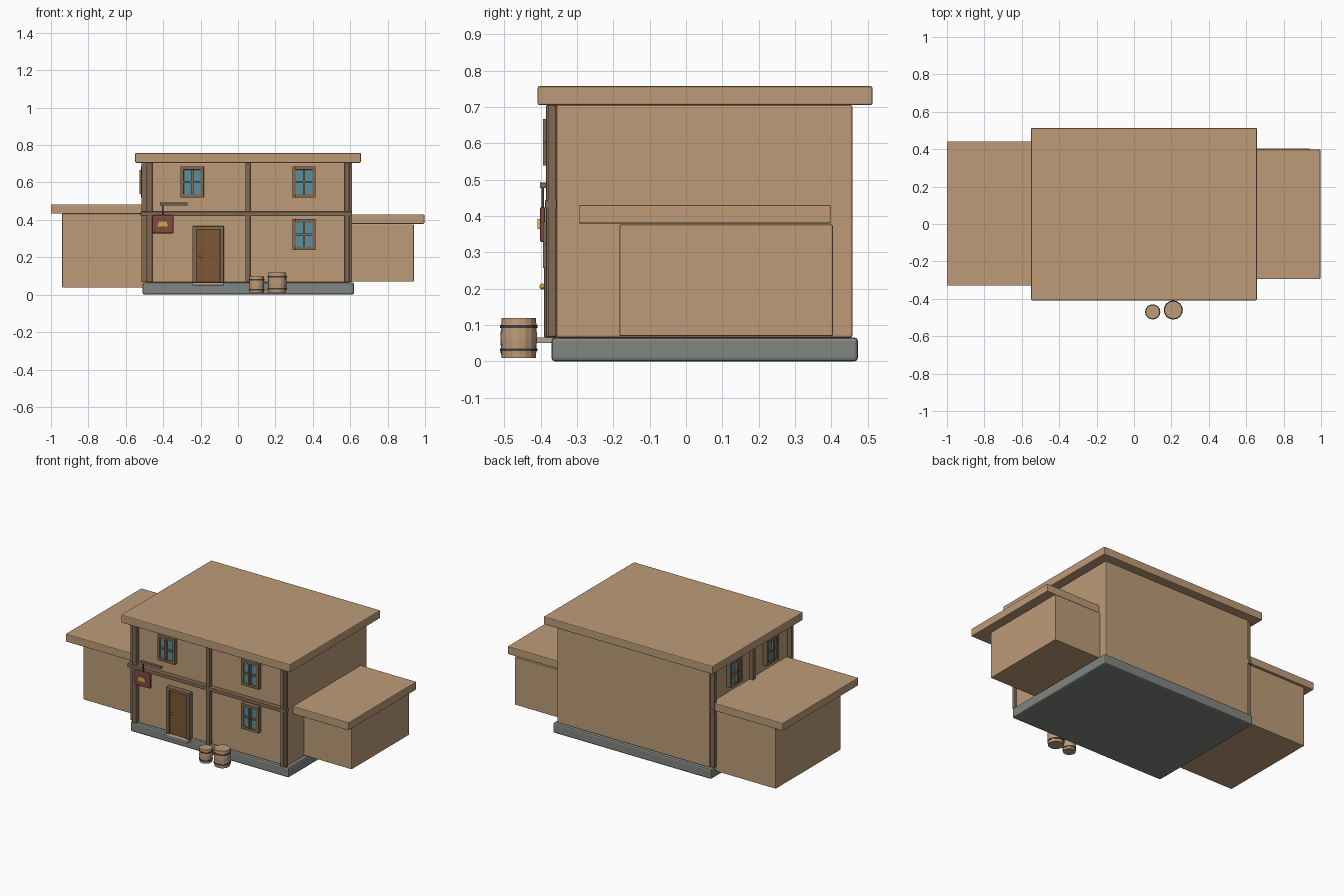
import bpy, bmesh, math
from mathutils import Matrix, Vector

if "Cube" in bpy.data.objects:
    bpy.data.objects.remove(bpy.data.objects["Cube"])


def material(name, rgb):
    m = bpy.data.materials.new(name)
    m.diffuse_color = (*rgb, 1)
    m.use_nodes = True
    m.node_tree.nodes["Principled BSDF"].inputs["Base Color"].default_value = m.diffuse_color
    return m


PLASTER = material("plaster", (0.51, 0.33, 0.19))
STONE = material("stone", (0.22, 0.24, 0.22))
STEP = material("step_stone", (0.42, 0.38, 0.30))
TIMBER = material("timber", (0.22, 0.145, 0.085))
DOOR = material("door_wood", (0.20, 0.095, 0.035))
GLASS = material("glass", (0.10, 0.27, 0.32))
RED = material("sign_red", (0.22, 0.07, 0.05))
GOLD = material("gold", (0.60, 0.40, 0.08))
IRON = material("iron", (0.05, 0.05, 0.05))


def finish(name, bm, mat, bevel=0.0):
    me = bpy.data.meshes.new(name)
    bm.to_mesh(me)
    bm.free()
    ob = bpy.data.objects.new(name, me)
    bpy.context.collection.objects.link(ob)
    me.materials.append(mat)
    if bevel:
        mod = ob.modifiers.new("bevel", "BEVEL")
        mod.width, mod.segments = bevel, 2
    return ob


def box(name, x, y, z, mat, bevel=0.0, frame=None):
    """Box between (min, max) pairs, optionally moved by a frame matrix."""
    bm = bmesh.new()
    bmesh.ops.create_cube(bm, size=1)
    for v in bm.verts:
        v.co = Vector([(a + b) / 2 + c * (b - a) for c, (a, b) in zip(v.co, (x, y, z))])
    if frame:
        bm.transform(frame)
    return finish(name, bm, mat, bevel)


def lathe(name, profile, center, mat, sides=16):
    """Revolve (radius, height) points around z; ends are capped."""
    bm = bmesh.new()
    rings = []
    for r, z in profile:
        rings.append([bm.verts.new((center[0] + r * math.cos(2 * math.pi * i / sides),
                                    center[1] + r * math.sin(2 * math.pi * i / sides), z))
                      for i in range(sides)])
    for a, b in zip(rings, rings[1:]):
        for i in range(sides):
            j = (i + 1) % sides
            bm.faces.new((a[i], a[j], b[j], b[i]))
    bm.faces.new(rings[0][::-1])
    bm.faces.new(rings[-1])
    return finish(name, bm, mat)


# stone foundation, main house and roof slab
box("foundation", (-0.51, 0.62), (-0.37, 0.473), (0.0, 0.066), STONE, 0.01)
box("main_house", (-0.49, 0.60), (-0.357, 0.458), (0.066, 0.705), PLASTER, 0.005)
box("main_roof", (-0.55, 0.657), (-0.408, 0.513), (0.705, 0.757), PLASTER, 0.005)

# side wings
box("right_wing", (0.58, 0.94), (-0.183, 0.404), (0.07, 0.376), PLASTER, 0.003)
box("right_wing_roof", (0.58, 0.996), (-0.295, 0.398), (0.379, 0.43), PLASTER, 0.004)
box("left_wing", (-0.94, -0.48), (-0.233, 0.427), (0.038, 0.433), PLASTER, 0.003)
box("left_wing_roof", (-1.0, -0.48), (-0.33, 0.442), (0.433, 0.483), PLASTER, 0.004)

# timber framing on the front
FY = (-0.385, -0.355)
for i, (a, b) in enumerate([(-0.485, -0.458), (0.04, 0.066), (0.57, 0.594)]):
    box(f"front_post_{i}", (a, b), FY, (0.068, 0.705), TIMBER, 0.003)
box("front_right_corner_post", (0.594, 0.61), (-0.38, -0.357), (0.068, 0.705), TIMBER, 0.003)
box("front_beam", (-0.52, 0.61), (-0.388, -0.355), (0.42, 0.444), TIMBER, 0.003)

# timber framing on the left side
for i, y in enumerate((-0.35, 0.04, 0.435)):
    box(f"left_post_{i}", (-0.516, -0.488), (y - 0.013, y + 0.013), (0.068, 0.705), TIMBER, 0.003)
box("left_beam", (-0.518, -0.488), (-0.385, 0.455), (0.42, 0.444), TIMBER, 0.003)


def window(name, frame):
    """Window facing local -y, with the wall surface at y = 0."""
    for s, side in ((-1, "left"), (1, "right")):
        xs = sorted((s * 0.045, s * 0.062))
        zs = sorted((s * 0.065, s * 0.083))
        box(f"{name}_{side}_jamb", xs, (-0.028, 0), (-0.083, 0.083), TIMBER, 0.002, frame)
        box(f"{name}_rail_{side}", (-0.046, 0.046), (-0.028, 0), zs, TIMBER, 0.002, frame)
    box(f"{name}_glass", (-0.046, 0.046), (-0.02, 0), (-0.066, 0.066), GLASS, 0, frame)
    box(f"{name}_mullion", (-0.006, 0.006), (-0.037, -0.015), (-0.064, 0.064), TIMBER, 0, frame)
    box(f"{name}_crossbar", (-0.046, 0.046), (-0.03, -0.015), (-0.005, 0.005), TIMBER, 0, frame)


for i, (x, z) in enumerate([(-0.245, 0.603), (0.353, 0.603), (0.353, 0.321)]):
    window(f"front_window_{i}", Matrix.Translation((x, -0.357, z)))
for i, y in enumerate((0.224, -0.147)):
    window(f"left_window_{i}", Matrix.Translation((-0.49, y, 0.603))
           @ Matrix.Rotation(-math.pi / 2, 4, "Z"))

# door with frame, knob and step
for i, (a, b) in enumerate([(-0.243, -0.221), (-0.095, -0.076)]):
    box(f"door_jamb_{i}", (a, b), (-0.39, -0.355), (0.066, 0.365), TIMBER, 0.002)
box("door_lintel", (-0.243, -0.076), (-0.39, -0.355), (0.348, 0.366), TIMBER, 0.002)
box("door", (-0.222, -0.094), (-0.38, -0.355), (0.066, 0.35), DOOR, 0.002)
box("doorstep", (-0.243, -0.076), (-0.41, -0.355), (0.05, 0.066), STEP, 0.002)
bm = bmesh.new()
bmesh.ops.create_uvsphere(bm, u_segments=12, v_segments=8, radius=0.008)
bm.transform(Matrix.Translation((-0.2, -0.395, 0.206)))
finish("door_knob", bm, GOLD)
box("knob_stem", (-0.203, -0.197), (-0.392, -0.375), (0.203, 0.209), GOLD)

# hanging sign with a plain tapered emblem
box("sign_arm", (-0.418, -0.27), (-0.402, -0.385), (0.477, 0.492), TIMBER, 0.002)
box("sign_hanger", (-0.405, -0.399), (-0.397, -0.391), (0.42, 0.48), IRON)
box("sign_board", (-0.46, -0.345), (-0.402, -0.387), (0.328, 0.425), RED, 0.006)
emblem = box("sign_emblem", (-0.432, -0.373), (-0.408, -0.398), (0.364, 0.392), GOLD)
for v in emblem.data.vertices:
    if v.co.z > 0.38:
        v.co.x = -0.4025 + (v.co.x + 0.4025) * 0.65

# barrels with iron hoops
for i, (x, y, r, h) in enumerate([(0.10, -0.47, 0.04, 0.088), (0.21, -0.46, 0.05, 0.11)]):
    z0 = 0.01
    body = [(r * 0.94, z0), (r * 0.98, z0 + h * 0.25), (r, z0 + h * 0.5),
            (r * 0.98, z0 + h * 0.75), (r * 0.94, z0 + h)]
    lathe(f"barrel_{i}", body, (x, y), PLASTER)
    for j, t in enumerate((0.2, 0.78)):
        z = z0 + h * t
        lathe(f"barrel_{i}_hoop_{j}", [(r * 1.02, z - 0.004), (r * 1.02, z + 0.004)], (x, y), IRON)
